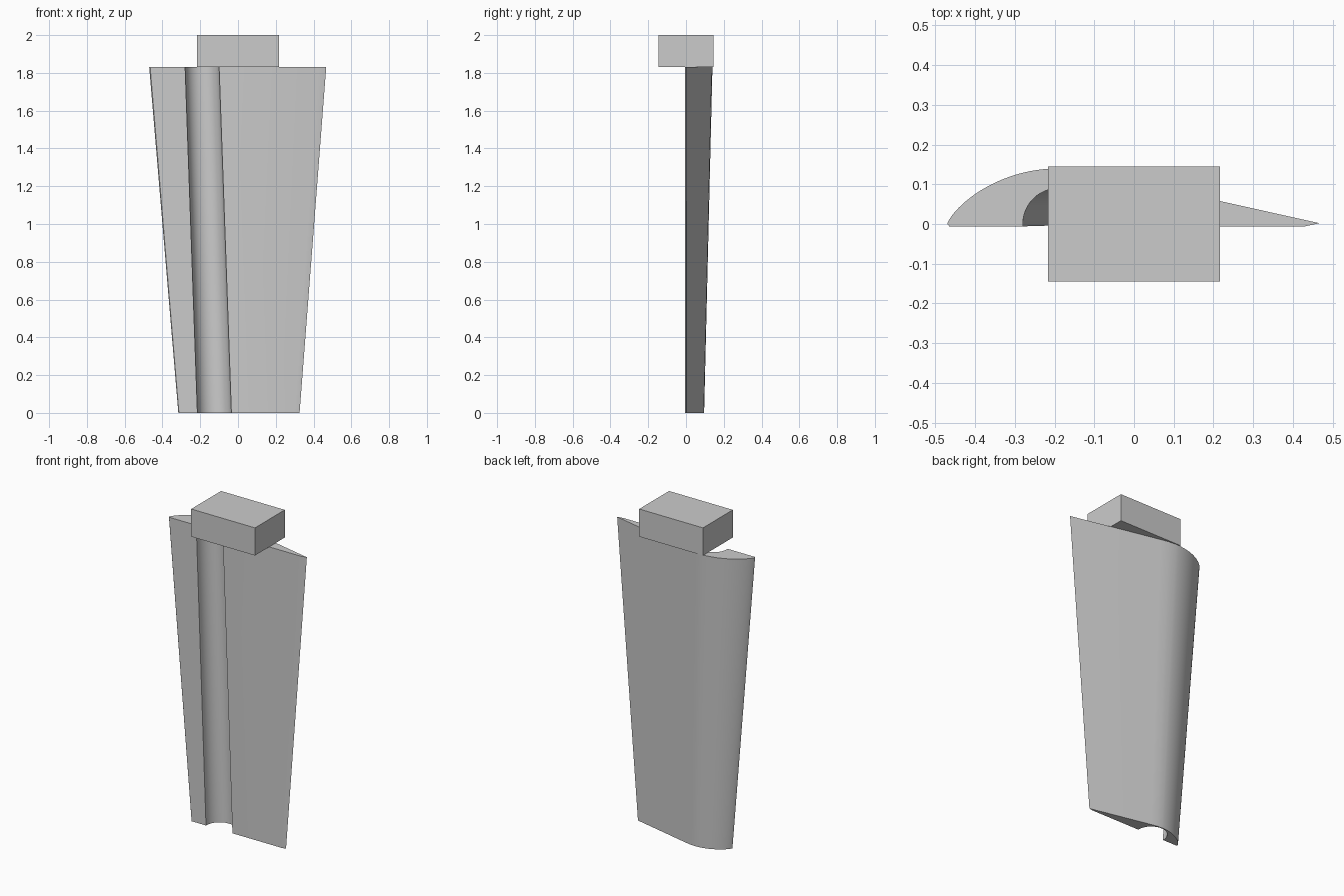
import bpy
import bmesh
from math import sin, cos, pi

cube = bpy.data.objects.get("Cube")
if cube:
    bpy.data.objects.remove(cube, do_unlink=True)

grey = bpy.data.materials.new("plain grey")
grey.use_nodes = True
colour = (0.6, 0.6, 0.6, 1)
grey.diffuse_color = colour
grey.node_tree.nodes["Principled BSDF"].inputs["Base Color"].default_value = colour

TOP = 1.83
STEPS = 24


def make_object(name, bm):
    bmesh.ops.recalc_face_normals(bm, faces=bm.faces)
    mesh = bpy.data.meshes.new(name)
    bm.to_mesh(mesh)
    bm.free()
    mesh.materials.append(grey)
    obj = bpy.data.objects.new(name, mesh)
    bpy.context.collection.objects.link(obj)
    return obj


def section(scale, shift, groove_x, z):
    """Foil outline with a round groove of constant radius in its flat side."""
    outline = []
    # Rounded nose up to the crest
    for i in range(STEPS + 1):
        u = cos(i / STEPS * pi / 2)
        outline.append((-0.19 - 0.28 * u, 0.14 * max(0, 1 - u * u) ** 0.75))
    # Crest easing into the straight tail, then the flat side
    outline += [(-0.14, 0.136), (-0.09, 0.126), (0.22, 0.057),
                (0.467, 0.002), (0.43, -0.006)]
    points = [(x * scale + shift, y * scale, z) for x, y in outline]
    flat = -0.006 * scale
    radius = 0.09
    points.append((groove_x + radius, flat, z))
    for i in range(STEPS + 1):
        a = pi * i / STEPS
        points.append((groove_x + radius * cos(a), radius * sin(a), z))
    points.append((groove_x - radius, flat, z))
    points.append((-0.465 * scale + shift, flat, z))
    return points


# Tapered foil blade lofted between two sections
bm = bmesh.new()
low = [bm.verts.new(p) for p in section(0.685, 0.006, -0.125, 0)]
high = [bm.verts.new(p) for p in section(1, 0, -0.19, TOP)]
count = len(low)
for i in range(count):
    j = (i + 1) % count
    bm.faces.new((low[i], low[j], high[j], high[i]))
bm.faces.new(low[::-1])
bm.faces.new(high)
blade = make_object("foil_blade", bm)
bpy.ops.object.select_all(action="DESELECT")
blade.select_set(True)
bpy.context.view_layer.objects.active = blade
bpy.ops.object.shade_smooth_by_angle(angle=pi / 6)

# Rectangular mounting block on top
bm = bmesh.new()
bmesh.ops.create_cube(bm, size=1)
bmesh.ops.scale(bm, vec=(0.434, 0.29, 2 - TOP), verts=bm.verts)
bmesh.ops.translate(bm, vec=(0, 0, (2 + TOP) / 2), verts=bm.verts)
make_object("mounting_block", bm)
